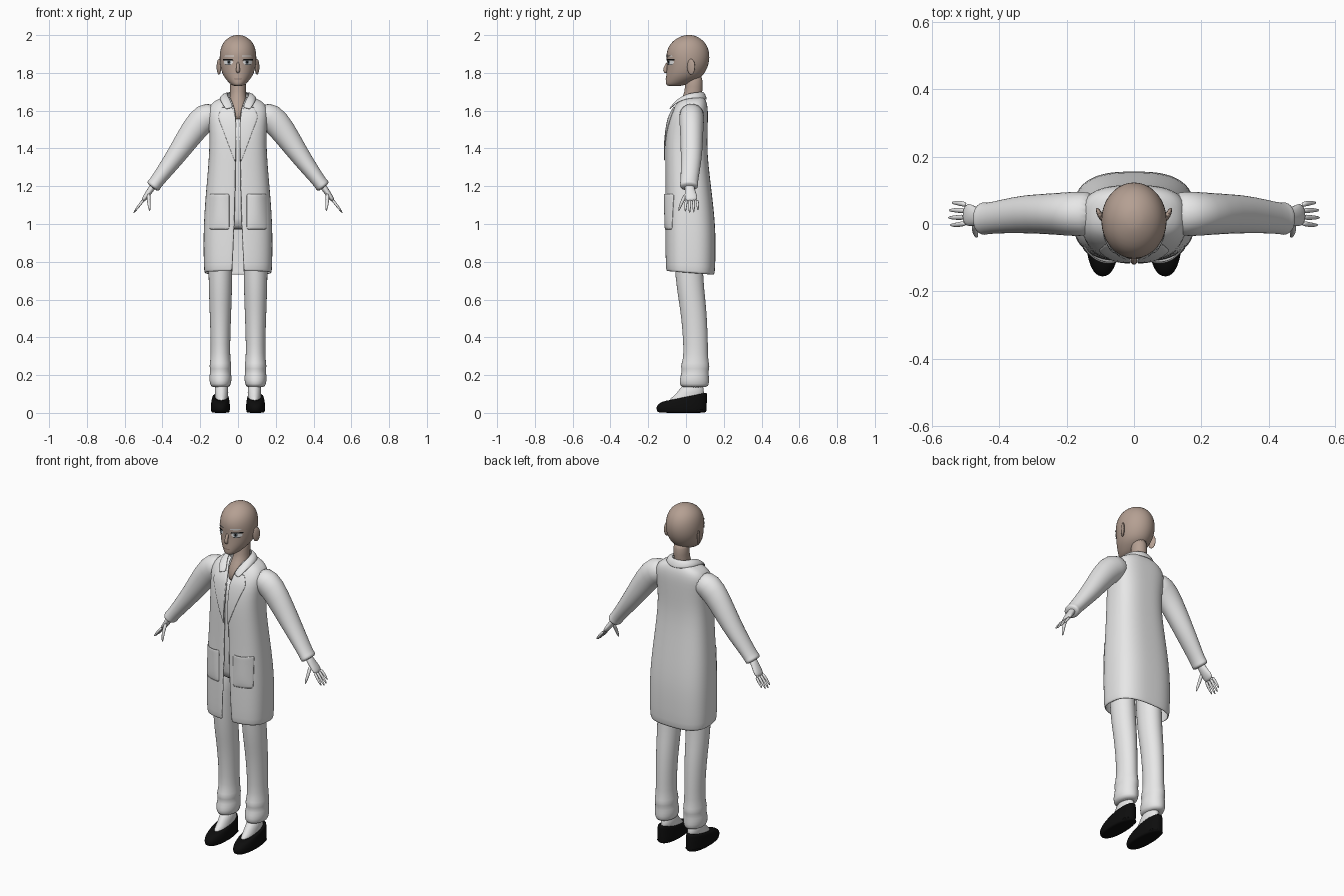
import bpy, bmesh, math
from mathutils import Vector

cube = bpy.data.objects.get("Cube")
if cube:
    bpy.data.objects.remove(cube, do_unlink=True)


def material(name, r, g, b):
    m = bpy.data.materials.new(name)
    m.use_nodes = True
    m.diffuse_color = (r, g, b, 1)
    bsdf = m.node_tree.nodes["Principled BSDF"]
    bsdf.inputs["Base Color"].default_value = (r, g, b, 1)
    bsdf.inputs["Roughness"].default_value = 0.8
    return m


WHITE = material("white_cloth", 0.8, 0.8, 0.8)
SKIN = material("skin", 0.46, 0.35, 0.29)
LIP = material("lip", 0.27, 0.19, 0.16)
BLACK = material("black", 0.004, 0.004, 0.004)
IRIS = material("grey_iris", 0.2, 0.23, 0.26)


def finish(name, bm, mat, mirror=False, subdiv=1, thick=0):
    bmesh.ops.recalc_face_normals(bm, faces=bm.faces)
    me = bpy.data.meshes.new(name)
    bm.to_mesh(me)
    bm.free()
    me.materials.append(mat)
    ob = bpy.data.objects.new(name, me)
    bpy.context.collection.objects.link(ob)
    for poly in me.polygons:
        poly.use_smooth = True
    if mirror:
        ob.modifiers.new("mirror", 'MIRROR').merge_threshold = 0.0005
    if thick:
        solid = ob.modifiers.new("thickness", 'SOLIDIFY')
        solid.thickness, solid.offset = thick, 0
    if subdiv:
        sub = ob.modifiers.new("smooth", 'SUBSURF')
        sub.levels = sub.render_levels = subdiv
    return ob


def skin_rows(rows, closed, caps):
    """Bridge equal-length rows of points with quads."""
    bm = bmesh.new()
    vs = [[bm.verts.new(p) for p in row] for row in rows]
    n = len(rows[0])
    for a, b in zip(vs, vs[1:]):
        for i in range(n if closed else n - 1):
            j = (i + 1) % n
            bm.faces.new((a[i], a[j], b[j], b[i]))
    if caps:
        bm.faces.new(vs[0])
        bm.faces.new(vs[-1])
    return bm


def spow(v, p):
    return math.copysign(abs(v) ** p, v)


def loft(name, table, mat, cx=0, p=1, n=24, open_front=False, **kw):
    """Stack rings of (z, front y, back y, half width, tilt, front gap)."""
    rows = []
    for z, yf, yb, rx, *extra in table:
        tilt = extra[0] if extra else 0
        a0 = math.asin((extra[1] / rx) ** (1 / p)) if open_front else 0
        row = []
        for i in range(n):
            a = a0 + (2 * math.pi - 2 * a0) * i / (n - 1 if open_front else n)
            y = (yf + yb) / 2 - (yb - yf) / 2 * spow(math.cos(a), p)
            row.append((cx + rx * spow(math.sin(a), p), y, z + tilt * (y - yf)))
        rows.append(row)
    return finish(name, skin_rows(rows, not open_front, not open_front), mat, **kw)


def tube(name, path, mat, n=12, **kw):
    """Sweep ovals along (x, y, z, thickness radius, y radius)."""
    pts = [Vector(q[:3]) for q in path]
    rows = []
    for i, q in enumerate(path):
        t = (pts[min(i + 1, len(pts) - 1)] - pts[max(i - 1, 0)]).normalized()
        side = (Vector((0, 1, 0)) - t * t.y).normalized()
        up = t.cross(side)
        rows.append([pts[i] + up * q[3] * math.cos(a) + side * q[4] * math.sin(a)
                     for a in (2 * math.pi * k / n for k in range(n))])
    return finish(name, skin_rows(rows, True, True), mat, **kw)


def front_y(table, x, z, p):
    """Front surface depth of a loft at x, z."""
    for a, b in zip(table, table[1:]):
        if min(a[0], b[0]) <= z <= max(a[0], b[0]):
            f = (z - a[0]) / (b[0] - a[0])
            yf, yb, rx = (a[k] + f * (b[k] - a[k]) for k in (1, 2, 3))
            c = max(0, 1 - (abs(x) / rx) ** (2 / p)) ** (p / 2)
            return (yf + yb) / 2 - (yb - yf) / 2 * c
    return 0


def patch(name, rows, table, p, mat, off, bulge=0, mirror=True, cols=8, **kw):
    """Thin sheet following a loft's front; rows are (z, inner x, outer x)."""
    grid = []
    for k, (z, x0, x1) in enumerate(rows):
        v = k / (len(rows) - 1)
        row = []
        for i in range(cols + 1):
            u = i / cols
            x = x0 + (x1 - x0) * u
            lift = off + bulge * math.sin(math.pi * u) * math.sqrt(v)
            row.append((x, front_y(table, x, z, p) - lift, z))
        grid.append(row)
    return finish(name, skin_rows(grid, False, False), mat, mirror, **kw)


def ball(name, loc, size, mat, turn=0, mirror=False):
    bm = bmesh.new()
    bmesh.ops.create_uvsphere(bm, u_segments=16, v_segments=10, radius=1)
    bmesh.ops.scale(bm, vec=size, verts=bm.verts)
    for v in bm.verts:
        c, s = math.cos(turn), math.sin(turn)
        v.co = Vector((v.co.x * c - v.co.y * s, v.co.x * s + v.co.y * c, v.co.z)) + Vector(loc)
    return finish(name, bm, mat, mirror, subdiv=0)


def disc_rows(z, x, rz, rx):
    angles = [math.pi * (k / 8 - 0.5) for k in range(9)]
    return [(z + rz * math.sin(a), x - rx * math.cos(a), x + rx * math.cos(a)) for a in angles]


# Head and neck
head = [(1.73, -.095, -.03, .022), (1.737, -.106, .0, .036), (1.752, -.107, .035, .052),
        (1.775, -.106, .08, .072), (1.80, -.104, .10, .085), (1.83, -.102, .115, .093),
        (1.86, -.101, .123, .098), (1.90, -.106, .126, .098), (1.94, -.094, .115, .09),
        (1.97, -.069, .094, .072), (1.99, -.035, .064, .045), (2.001, -.005, .035, .018)]
loft("head", head, SKIN, n=28)
loft("neck", [(1.54, -.06, .05, .05), (1.6, -.057, .07, .055), (1.64, -.04, .08, .05),
              (1.68, -.012, .085, .042), (1.72, -.006, .088, .041), (1.8, 0, .09, .044)], SKIN)
tube("nose", [(0, -.094, 1.86, .006, .006), (0, -.106, 1.835, .009, .009),
              (0, -.113, 1.813, .011, .013), (0, -.102, 1.8, .009, .009)], SKIN)
ball("ear", (.101, .027, 1.832), (.008, .023, .042), SKIN, turn=-.45, mirror=True)

# Face details
patch("eye_white", disc_rows(1.856, .051, .014, .025), head, 1, WHITE, .003)
patch("iris", disc_rows(1.857, .048, .012, .01), head, 1, IRIS, .0045)
patch("pupil", disc_rows(1.857, .048, .007, .005), head, 1, BLACK, .006)
patch("upper_lash", [(1.866, .024, .08), (1.874, .03, .079)], head, 1, BLACK, .006, subdiv=0)
patch("lower_lash", [(1.841, .04, .066), (1.844, .036, .07)], head, 1, BLACK, .0045, subdiv=0)
patch("eyebrow", [(1.886, .02, .074), (1.893, .022, .068)], head, 1, WHITE, .004, subdiv=0)
patch("mouth", [(1.766, -.018, .018), (1.771, -.022, .022)], head, 1, LIP, .003,
      mirror=False, subdiv=0)

# Coat body, open down the front
CP = .72
coat = [(.75, -.10, .145, .173, -.08, .03), (.77, -.104, .151, .177, -.07, .028),
        (.9, -.106, .153, .179, 0, .022), (1.0, -.106, .150, .177, 0, .018),
        (1.12, -.105, .138, .17, 0, .014), (1.25, -.105, .122, .158, 0, .012),
        (1.38, -.107, .108, .148, 0, .01), (1.48, -.105, .11, .146, 0, .008),
        (1.56, -.088, .112, .155, 0, .008), (1.6, -.07, .112, .155, 0, .014),
        (1.635, -.048, .108, .14, 0, .025), (1.655, -.03, .1, .11, 0, .035),
        (1.67, 0, .092, .07, 0, .04)]
loft("coat_body", coat, WHITE, p=CP, n=49, open_front=True, thick=.008)
loft("shirt", [(.97, -.06, .08, .10), (1.0, -.085, .11, .14), (1.2, -.092, .1, .14),
               (1.4, -.094, .095, .13), (1.5, -.09, .095, .125), (1.57, -.065, .09, .12)],
     WHITE, p=.9)

# Lapels and pockets
patch("lapel", [(1.33, .012, .016), (1.38, .011, .036), (1.45, .01, .062), (1.52, .01, .088),
                (1.565, .011, .108), (1.585, .018, .1), (1.62, .03, .085)],
      coat, CP, WHITE, .008, thick=.005)
patch("pocket", [(z, .045, .152) for z in (.97, 1.0, 1.05, 1.1, 1.14, 1.16)],
      coat, CP, WHITE, .006, bulge=.012, thick=.005)

# Folded collar, from front tip round to centre back
top = [(.02, -.078, 1.61), (.042, -.042, 1.66), (.062, .012, 1.692), (.045, .075, 1.697), (0, .092, 1.7)]
low = [(.062, -.092, 1.6), (.088, -.055, 1.642), (.1, .015, 1.667), (.078, .088, 1.665), (0, .119, 1.655)]
mid = [tuple((Vector(a) + Vector(b)) / 2 + Vector((.007 if a[0] else 0, 0, .008)))
       for a, b in zip(top, low)]
finish("collar", skin_rows([top, mid, low], False, False), WHITE, mirror=True, subdiv=2, thick=.009)

# Sleeves with rolled cuff
tube("sleeve", [(.1, .03, 1.585, .06, .066), (.175, .03, 1.57, .08, .068),
                (.235, .03, 1.5, .07, .062), (.32, .03, 1.372, .054, .058),
                (.385, .023, 1.285, .044, .051), (.438, .016, 1.215, .036, .046),
                (.445, .016, 1.206, .04, .05), (.456, .016, 1.192, .036, .047)],
     WHITE, n=20, mirror=True)

# Gloved hands
tube("palm", [(.44, .018, 1.215, .02, .026), (.465, .02, 1.178, .017, .027),
              (.486, .026, 1.148, .015, .035), (.506, .03, 1.12, .011, .034)], WHITE, mirror=True)
for k, finger in enumerate(("index", "middle", "ring", "little")):
    y = .003 + .018 * k
    reach = (.9, 1, .96, .8)[k]
    spread = (k - 1.5) * .004
    tube(finger + "_finger", [(.498, y, 1.13, .009, .0095),
                              (.498 + .03 * reach, y + spread, 1.13 - .037 * reach, .008, .008),
                              (.498 + .056 * reach, y + spread, 1.13 - .073 * reach, .004, .004)],
         WHITE, n=8, mirror=True)
tube("thumb", [(.472, .005, 1.165, .011, .012), (.474, -.018, 1.125, .010, .010),
               (.47, -.031, 1.095, .008, .008), (.467, -.039, 1.068, .004, .004)],
     WHITE, n=8, mirror=True)

# Trousers gathered at the ankle
loft("trouser_leg", [(1.05, -.07, .09, .068), (.9, -.07, .085, .065), (.7, -.055, .092, .063),
                     (.6, -.04, .103, .06), (.5, -.024, .112, .056), (.35, -.013, .117, .051),
                     (.28, -.016, .117, .053), (.245, -.031, .127, .06), (.222, -.02, .119, .053),
                     (.19, -.032, .122, .061), (.15, -.037, .123, .056), (.133, -.022, .112, .046)],
     WHITE, cx=.093, mirror=True)

# Socks and shoes
loft("sock", [(.05, -.1, .09, .03), (.075, -.086, .095, .035), (.105, -.045, .095, .036),
              (.16, -.015, .095, .036)], WHITE, cx=.087, mirror=True)
loft("shoe", [(0, -.14, .10, .043), (.004, -.152, .108, .048), (.02, -.158, .11, .051),
              (.036, -.157, .111, .051, .03), (.052, -.142, .112, .048, .1),
              (.066, -.108, .112, .043, .2), (.064, -.085, .105, .036, .22)],
     BLACK, cx=.093, p=.88, mirror=True)
ball("shoe_heel", (.093, .062, .012), (.042, .046, .012), BLACK, mirror=True)
